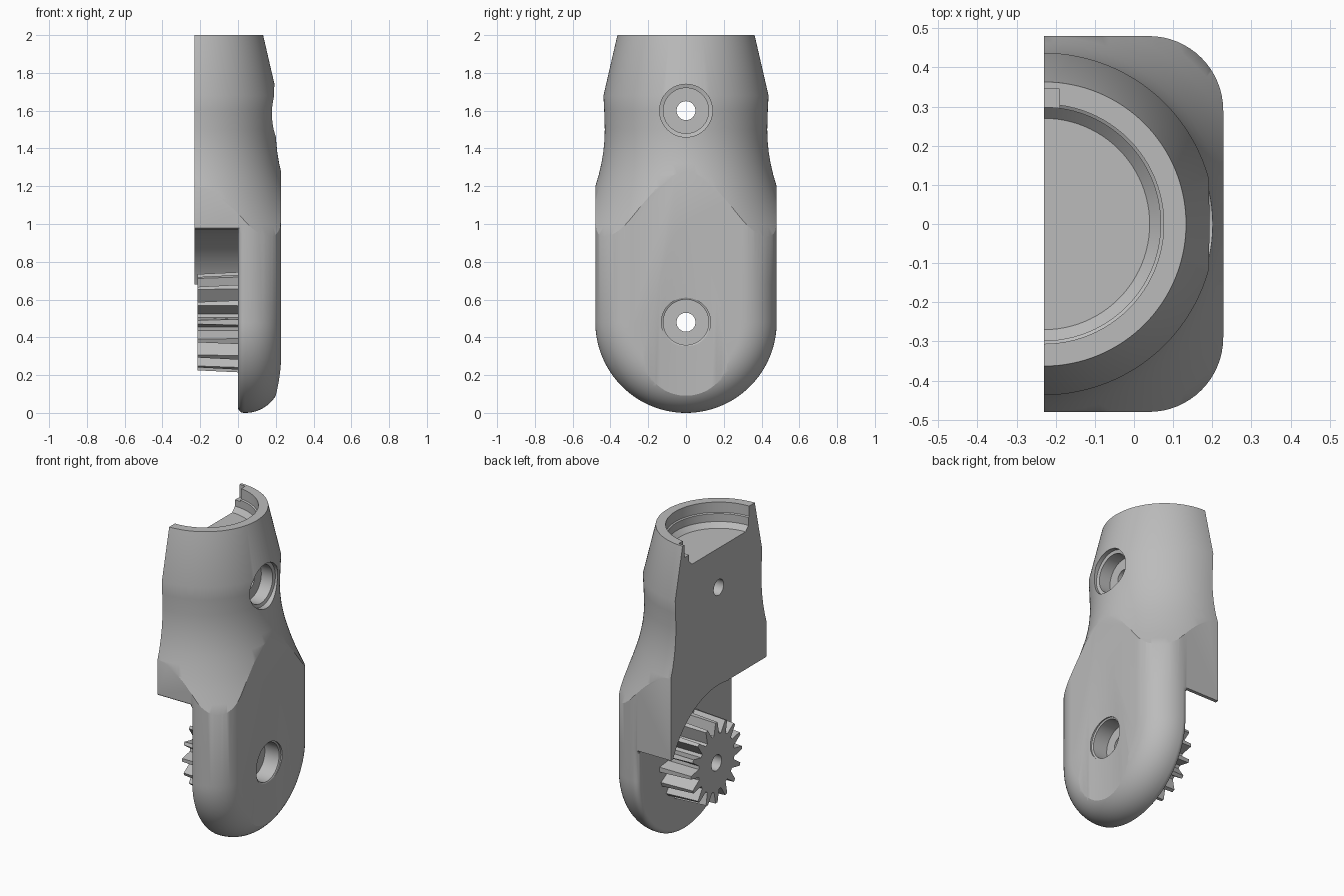
import bpy, bmesh, math
from mathutils import Matrix, Vector

cube = bpy.data.objects.get("Cube")
if cube:
    bpy.data.objects.remove(cube)

grey = bpy.data.materials.new("plain grey")
grey.use_nodes = True
COLOUR = (0.5, 0.5, 0.5, 1)
grey.diffuse_color = COLOUR
grey.node_tree.nodes["Principled BSDF"].inputs["Base Color"].default_value = COLOUR

FLAT = -0.23     # x of the flat mating face, also the socket axis
OUTER = 0.228    # x of the outer face
HUB = 0.48       # height of the gear axis, also the half width
UPPER = 1.6      # height of the upper screw


def loft(name, loops):
    """Skin equal-length closed loops and cap both ends."""
    bm = bmesh.new()
    rings = [[bm.verts.new(p) for p in loop] for loop in loops]
    n = len(rings[0])
    for a, b in zip(rings, rings[1:]):
        for i in range(n):
            j = (i + 1) % n
            bm.faces.new((a[i], a[j], b[j], b[i]))
    bm.faces.new(rings[0][::-1])
    bm.faces.new(rings[-1])
    if bm.calc_volume(signed=True) < 0:
        bmesh.ops.reverse_faces(bm, faces=bm.faces)
    mesh = bpy.data.meshes.new(name)
    bm.to_mesh(mesh)
    bm.free()
    obj = bpy.data.objects.new(name, mesh)
    bpy.context.collection.objects.link(obj)
    mesh.materials.append(grey)
    return obj


def revolve(name, profile, frame, sides=64):
    """Turn (radius, height) points around the frame's z axis."""
    turns = [2 * math.pi * i / sides for i in range(sides)]
    return loft(name, [[frame @ Vector((r * math.cos(t), r * math.sin(t), h))
                        for t in turns] for r, h in profile])


def prism(name, outline, x0, x1):
    """Extrude a (y, z) outline along x."""
    return loft(name, [[(x, y, z) for y, z in outline] for x in (x0, x1)])


def arc(radius, start, end, steps):
    """Points of a (y, z) arc about the gear axis, in degrees."""
    angles = [math.radians(start + (end - start) * i / steps) for i in range(steps + 1)]
    return [(radius * math.cos(a), HUB + radius * math.sin(a)) for a in angles]


def carve(obj, cutter, operation="DIFFERENCE"):
    """Apply a boolean, changing solver if one returns nothing."""
    cutter.hide_render = True
    mod = obj.modifiers.new("carve", "BOOLEAN")
    mod.operation = operation
    mod.object = cutter
    for solver in ("EXACT", "MANIFOLD"):
        mod.solver = solver
        bpy.context.view_layer.update()
        result = obj.evaluated_get(bpy.context.evaluated_depsgraph_get())
        if len(result.data.polygons):
            break
    bpy.context.view_layer.objects.active = obj
    bpy.ops.object.modifier_apply(modifier=mod.name)
    bpy.data.objects.remove(cutter)


def smooth(obj, angle):
    bpy.ops.object.select_all(action="DESELECT")
    obj.select_set(True)
    bpy.context.view_layer.objects.active = obj
    bpy.ops.object.shade_smooth_by_angle(angle=math.radians(angle))


def body_loop(x, inset, ease):
    """Round-bottomed outline; ease insets only the free edge of the blade."""
    low, high = HUB - inset - ease, HUB - inset
    return [(x, y, z) for y, z in
            [(-high, 2.1), (-high, 0.98), (-low, 0.95)]
            + arc(low, 180, 360, 64)
            + [(low, 0.66), (high, 0.68), (high, 2.1)]]


# Body slab: eased inner rim, then a large fillet to the outer face
EASE, FILLET = 0.03, 0.19
loops = [body_loop(FLAT, 0, EASE)]
for i in range(6):
    a = math.radians(18 * i)
    loops.append(body_loop(EASE * (1 - math.cos(a)), 0, EASE * (1 - math.sin(a))))
for i in range(17):
    a = math.radians(90 * i / 16)
    loops.append(body_loop(OUTER - FILLET + FILLET * math.sin(a),
                           FILLET * (1 - math.cos(a)), 0))
body = loft("body", loops)

# Round neck that flares out into the slab
axis = Matrix.Translation((FLAT, 0, 0))
flare = [(0.363, 2), (0.437, 1.68), (0.433, 1.6), (0.43, 1.5), (0.432, 1.44),
         (0.438, 1.38), (0.448, 1.32), (0.462, 1.26), (0.48, 1.2), (0.503, 1.13),
         (0.53, 1.06), (0.56, 0.99), (0.6, 0.9), (0.8, -0.1)]
carve(body, revolve("neck_cutter", flare, axis, 128), "INTERSECT")

# Clearance around the gear, open towards the flat face
pocket = [(-1, -0.2), (-1, 0.975), (-0.1, 0.975)] + arc(0.5, 101, 23.6, 32) \
    + [(1, 0.68), (1, -0.2)]
carve(body, prism("pocket_cutter", pocket, -0.6, 0.0005))

# Shallow teardrop scoop on the outer face
SCOOP = 1.1
top, bottom = Vector((OUTER, 0, 0.97)), Vector((0.2, 0, 0.08))
tilt = (top - bottom).to_track_quat("Z", "Y").to_matrix().to_4x4()
scoop_frame = Matrix.Translation(top + Vector((SCOOP, 0, 0))) @ tilt
carve(body, revolve("scoop_cutter", [(SCOOP, -1.5), (SCOOP, 0.5)], scoop_frame, 256))

# Stepped socket in the top
socket = [(0.27, 1.85), (0.298, 1.88), (0.298, 1.93), (0.306, 1.935), (0.306, 2.1)]
carve(body, revolve("socket_cutter", socket, axis, 96))

# Key notch in the socket wall
notch = [(0.25, 1.92), (0.345, 1.92), (0.345, 2.1), (0.25, 2.1)]
carve(body, prism("notch_cutter", notch, -0.3, -0.19))


def screw_frame(z):
    return Matrix.Translation((0, 0, z)) @ Matrix.Rotation(math.pi / 2, 4, "Y")


# Counterbored screw holes
for z, floor, lip, rim in ((UPPER, 0.08, 0.16, 0.14), (HUB, 0.105, 0.205, 0.13)):
    bore = [(0.05, -0.4), (0.05, floor), (0.12, floor), (0.12, lip), (rim, lip + 0.005),
            (rim, 0.4)]
    carve(body, revolve("screw_cutter", bore, screw_frame(z)))
smooth(body, 25)

# Gear with slightly tapered teeth
TEETH = 16


def gear_loop(x, tip, half_tip):
    points = []
    for i in range(TEETH):
        for r, offset in ((0.18, -0.36), (tip, -half_tip), (tip, half_tip), (0.18, 0.36)):
            a = 2 * math.pi * (i + offset) / TEETH
            points.append((x, r * math.cos(a), HUB + r * math.sin(a)))
    return points


gear = loft("gear", [gear_loop(-0.215, 0.255, 0.1), gear_loop(0.01, 0.266, 0.15)])
carve(gear, revolve("gear_bore_cutter", [(0.05, -0.4), (0.05, 0.4)], screw_frame(HUB)))
smooth(gear, 25)
